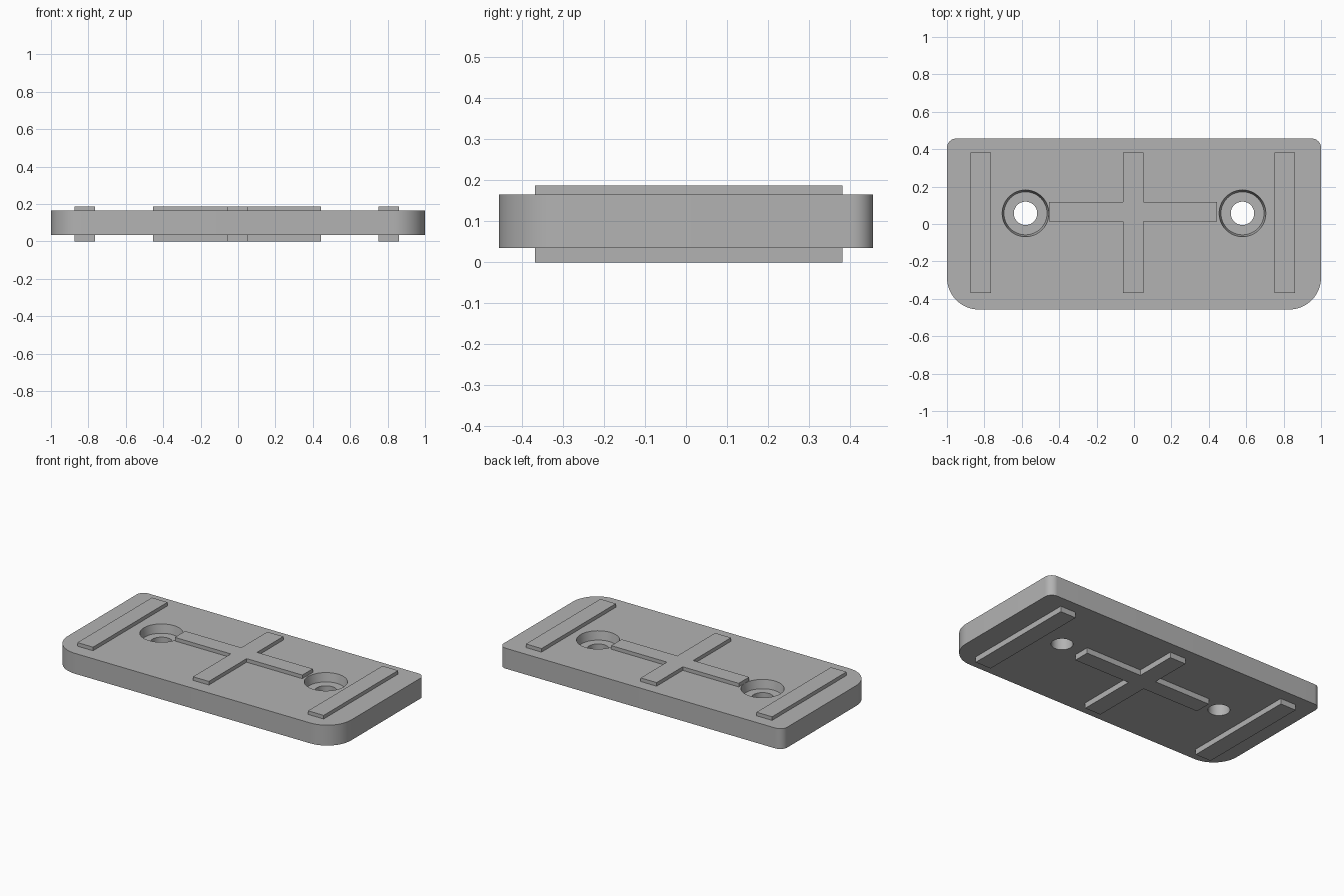
import bpy, bmesh, math

cube = bpy.data.objects.get("Cube")
if cube:
    bpy.data.objects.remove(cube, do_unlink=True)

grey = bpy.data.materials.new("plain grey")
grey.use_nodes = True
GREY = (0.45, 0.45, 0.45, 1)
grey.diffuse_color = GREY
grey.node_tree.nodes["Principled BSDF"].inputs["Base Color"].default_value = GREY

PLATE_BOTTOM, PLATE_TOP, RIB_TOP = 0.035, 0.165, 0.188
HOLE_X, HOLE_Y = 0.58, 0.057


def finish(name, bm):
    bmesh.ops.recalc_face_normals(bm, faces=bm.faces)
    mesh = bpy.data.meshes.new(name)
    bm.to_mesh(mesh)
    bm.free()
    mesh.materials.append(grey)
    obj = bpy.data.objects.new(name, mesh)
    bpy.context.collection.objects.link(obj)
    return obj


def prism(name, outline, z0, z1):
    """Extrude a flat outline from z0 up to z1."""
    bm = bmesh.new()
    face = bm.faces.new([bm.verts.new((x, y, z0)) for x, y in outline])
    top = bmesh.ops.extrude_face_region(bm, geom=[face])
    for v in top["geom"]:
        if isinstance(v, bmesh.types.BMVert):
            v.co.z = z1
    return finish(name, bm)


def lathe(name, profile, cx, cy, sides=48):
    """Solid of revolution from (radius, z) pairs."""
    bm = bmesh.new()
    rings = [[bm.verts.new((cx + r * math.cos(math.tau * i / sides),
                            cy + r * math.sin(math.tau * i / sides), z))
              for i in range(sides)] for r, z in profile]
    for a, b in zip(rings, rings[1:]):
        for i in range(sides):
            j = (i + 1) % sides
            bm.faces.new((a[i], a[j], b[j], b[i]))
    bm.faces.new(rings[0])
    bm.faces.new(rings[-1])
    return finish(name, bm)


# Plate outline: wide front corners, tight back corners
def rounded_outline(hx, hy, front_r, back_r, steps=16):
    corners = [(1, 1, back_r, 0), (-1, 1, back_r, 90),
               (-1, -1, front_r, 180), (1, -1, front_r, 270)]
    pts = []
    for sx, sy, r, start in corners:
        for i in range(steps + 1):
            a = math.radians(start + 90 * i / steps)
            pts.append((sx * (hx - r) + r * math.cos(a),
                        sy * (hy - r) + r * math.sin(a)))
    return pts


plate = prism("base_plate", rounded_outline(1, 0.457, 0.17, 0.05),
              PLATE_BOTTOM, PLATE_TOP)

# Screw holes with tapered head recesses
SEAT = PLATE_TOP - 0.055
hole_profile = [(0.0625, -0.05), (0.0625, SEAT), (0.115, SEAT),
                (0.125, PLATE_TOP), (0.125, 0.25)]
for side in (-1, 1):
    cutter = lathe("hole_cutter", hole_profile, side * HOLE_X, HOLE_Y)
    cutter.hide_render = True
    mod = plate.modifiers.new("screw_hole", "BOOLEAN")
    mod.operation, mod.solver, mod.object = "DIFFERENCE", "EXACT", cutter
    bpy.context.view_layer.objects.active = plate
    bpy.ops.object.modifier_apply(modifier=mod.name)
    bpy.data.objects.remove(cutter, do_unlink=True)

bpy.ops.object.select_all(action="DESELECT")
plate.select_set(True)
bpy.ops.object.shade_smooth_by_angle(angle=math.radians(30))


# Raised ribs on the top and the underside
def rectangle(x0, x1, y0, y1):
    return [(x0, y0), (x1, y0), (x1, y1), (x0, y1)]


def cross(x0, x1, y0, y1, ax0, ax1, ay0, ay1):
    return [(ax0, y0), (ax1, y0), (ax1, ay0), (x1, ay0), (x1, ay1), (ax1, ay1),
            (ax1, y1), (ax0, y1), (ax0, ay1), (x0, ay1), (x0, ay0), (ax0, ay0)]


BACK, FRONT = 0.382, -0.368
ribs = {
    "right_rib": rectangle(-0.875, -0.765, FRONT, BACK),
    "left_rib": rectangle(0.752, 0.862, FRONT, BACK),
    "cross_rib": cross(-0.455, 0.445, FRONT, BACK, -0.06, 0.052, 0.013, 0.118),
}
for name, outline in ribs.items():
    prism("upper_" + name, outline, PLATE_TOP, RIB_TOP)
    prism("lower_" + name, outline, 0, PLATE_BOTTOM)
